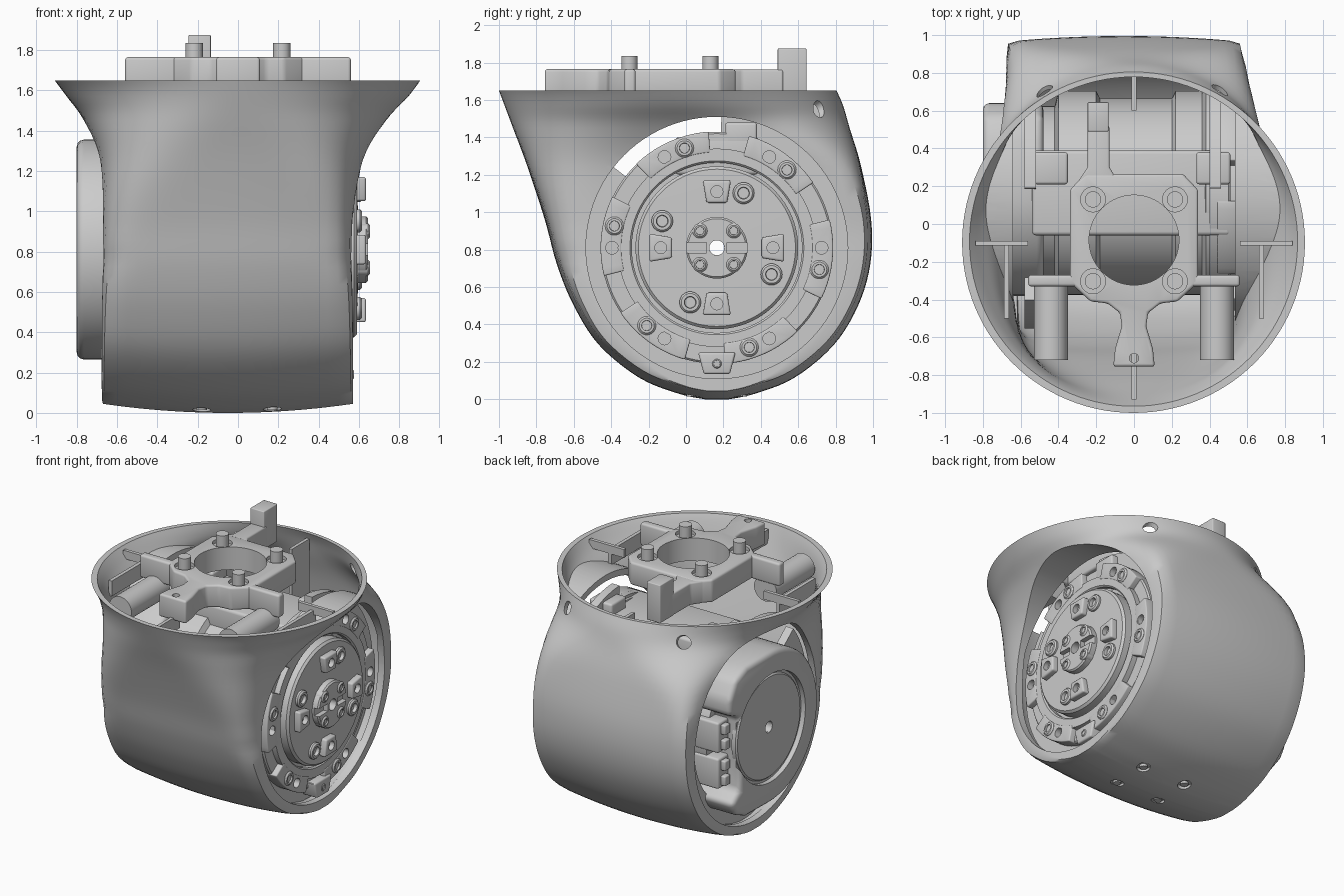
import bpy, bmesh, math
from math import cos, sin, pi, radians
from mathutils import Vector

if "Cube" in bpy.data.objects:
    bpy.data.objects.remove(bpy.data.objects["Cube"])

CY, CZ = 0.165, 0.81          # drive axle (runs along x)


def finish(name, bm, bevel=0):
    bmesh.ops.remove_doubles(bm, verts=bm.verts, dist=1e-5)
    bmesh.ops.recalc_face_normals(bm, faces=bm.faces)
    me = bpy.data.meshes.new(name)
    bm.to_mesh(me)
    bm.free()
    ob = bpy.data.objects.new(name, me)
    bpy.context.collection.objects.link(ob)
    if bevel:
        m = ob.modifiers.new("bevel", 'BEVEL')
        m.width, m.segments, m.limit_method = bevel, 3, 'ANGLE'
    return smooth(ob)


def smooth(ob):
    bpy.ops.object.select_all(action='DESELECT')
    ob.select_set(True)
    bpy.context.view_layer.objects.active = ob
    for m in list(ob.modifiers):
        bpy.ops.object.modifier_apply(modifier=m.name)
    bpy.ops.object.shade_smooth_by_angle(angle=radians(35))
    return ob


def cut(ob, *cutters):
    for c in cutters:
        m = ob.modifiers.new("cut", 'BOOLEAN')
        m.operation, m.solver, m.object = 'DIFFERENCE', 'EXACT', c
    smooth(ob)
    for c in cutters:
        bpy.data.objects.remove(c)
    return ob


def prism(name, pts, lo, hi, axis='x', bevel=0):
    """Extrude a polygon: (y,z) points along x, or (x,y) points along z."""
    bm = bmesh.new()
    at = (lambda p, h: (h, *p)) if axis == 'x' else (lambda p, h: (*p, h))
    a, b = ([bm.verts.new(at(p, h)) for p in pts] for h in (lo, hi))
    bm.faces.new(a)
    bm.faces.new(b)
    for i in range(len(pts)):
        j = (i + 1) % len(pts)
        bm.faces.new((a[i], a[j], b[j], b[i]))
    return finish(name, bm, bevel)


def box(name, x, y, z, bevel=0):
    return prism(name, [(x[0], y[0]), (x[1], y[0]), (x[1], y[1]), (x[0], y[1])], *z, 'z', bevel)


def lathe(name, prof, cy=CY, cz=CZ, seg=64):
    """Turn a closed (radius, x) profile about an axis parallel to x."""
    bm = bmesh.new()
    rings = [[bm.verts.new((x, cy + r * cos(2 * pi * i / seg), cz + r * sin(2 * pi * i / seg)))
              for i in range(seg)] for r, x in prof]
    for k in range(len(prof)):
        m = (k + 1) % len(prof)
        if prof[k][0] == prof[m][0] == 0:
            continue
        for i in range(seg):
            j = (i + 1) % seg
            bm.faces.new((rings[k][i], rings[k][j], rings[m][j], rings[m][i]))
    return finish(name, bm)


def rod(name, a, b, r, seg=32):
    a, b = Vector(a), Vector(b)
    bm = bmesh.new()
    bmesh.ops.create_cone(bm, cap_ends=True, segments=seg, radius1=r, radius2=r, depth=(b - a).length)
    q = (b - a).to_track_quat('Z', 'Y')
    for v in bm.verts:
        v.co = q @ v.co + (a + b) / 2
    return finish(name, bm)


def polar(r, deg):
    return CY + r * cos(radians(deg)), CZ + r * sin(radians(deg))


def arc(r, a0, a1, n=10):
    return [polar(r, a0 + (a1 - a0) * i / n) for i in range(n + 1)]


def screw(name, r, deg, x, size):
    y, z = polar(r, deg)
    return lathe(name, [(0, x - .08), (size, x - .08), (size, x - .01), (size - .01, x),
                        (size * .55, x), (size * .5, x - .025), (0, x - .025)], y, z, 18)


# Shell stations: z, front y, back y, left half-width, right half-width
ST = [(0, .10, .23, .67, .57), (.03, -.04, .37, .675, .57), (.115, -.25, .58, .676, .57),
      (.29, -.465, .79, .676, .57), (.5, -.60, .92, .676, .57), (.72, -.69, .985, .676, .57),
      (.96, -.755, .99, .676, .575), (1.25, -.85, .935, .69, .625), (1.45, -.925, .875, .765, .735),
      (1.57, -.97, .84, .85, .845), (1.65, -1.0, .805, .91, .905)]


def stations(sub=5):
    out = []
    for i in range(len(ST) - 1):
        p = [Vector(ST[min(max(i + k, 0), len(ST) - 1)]) for k in (-1, 0, 1, 2)]
        for s in range(sub):
            t = s / sub
            out.append(.5 * (2 * p[1] + (p[2] - p[0]) * t + (2 * p[0] - 5 * p[1] + 4 * p[2] - p[3]) * t * t
                             + (3 * p[1] - p[0] - 3 * p[2] + p[3]) * t ** 3))
    return out + [Vector(ST[-1])]


def shell_solid(name, inset=0, seg=112):
    """Boxy sections low down (softer at the front), turning into a round rim at the top."""
    bm = bmesh.new()
    rings = []
    for z, yf, yb, xl, xr in stations():
        t = min(1, max(0, (z - .85) / .8))
        n_back = 2 + 48 * (1 - t) ** 3
        n_front = 2 + 9 * (1 - t) ** 2 + 35 * max(0, 1 - z / .75)
        d = inset * (1 - .35 * t)
        mx, hx, my, hy = (xr - xl) / 2, (xr + xl) / 2 - d, (yf + yb) / 2, max(.02, (yb - yf) / 2 - d)
        zz = z if not inset else inset + z * (1.66 - inset) / 1.65
        ring = []
        for i in range(seg):
            c, s = cos(2 * pi * i / seg), sin(2 * pi * i / seg)
            n = n_back if s > 0 else n_front
            r = (abs(c) ** n + abs(s) ** n) ** (-1 / n)
            u = r * c
            crown = 1 - .035 * u * u * (1 - t)
            ring.append(bm.verts.new((mx + hx * u, my + hy * r * s * crown,
                                      zz + .045 * u * u * max(0, 1 - z / .8))))
        rings.append(ring)
    for a, b in zip(rings, rings[1:]):
        for i in range(seg):
            j = (i + 1) % seg
            bm.faces.new((a[i], a[j], b[j], b[i]))
    low = rings[0]                                   # curved bottom strip
    for i in range(seg // 2):
        bm.faces.new(dict.fromkeys((low[i], low[i + 1], low[seg - i - 1], low[-i])))
    bm.faces.new(rings[-1])
    return finish(name, bm)


# Housing shell: hollow, with tunnel-like round side openings and screw holes
hollow = shell_solid("hollow", .048)
cut(hollow, rod("drum_r", (.535, CY, CZ), (1.3, CY, CZ), .745, 96),
    rod("drum_l", (-1.3, CY, CZ), (-.64, CY, CZ), .745, 96))
holes = [rod("hole", (x, .62, 1.50), (x * 1.08, .85, 1.63), .045) for x in (-.46, .44)]
holes += [rod("hole", (x, y, -.05), (x, y, .032), .045) for x in (-.18, .17) for y in (.03, .30)]
cut(shell_solid("housing_shell"), hollow, rod("opening", (-1.3, CY, CZ), (1.3, CY, CZ), .70, 96), *holes)
for x in (-.18, .17):
    for y in (.03, .30):
        rod("bottom_screw", (x, y, .015), (x, y, .06), .026, 16)

# Inner collars that close the gap round the motor, open at the upper front
for x0, x1 in ((.40, .46), (-.58, -.52)):
    prism("inner_collar", arc(.72, 142, 448, 60) + arc(.57, 448, 142, 60), x0, x1)

# Stiffening ribs inside the shell
for s in (-1, 1):
    box("side_rib", (s * .675 - .013, s * .675 + .013), (-.50, -.09), (1.50, 1.61))
    rod("mount_rod", (s * .44, -.72, 1.55), (s * .44, -.28, 1.55), .09)
    box("seam_rib", sorted((s * .56, s * .84)), (-.115, -.09), (1.58, 1.64))
box("front_rib", (-.012, .012), (-.93, -.68), (1.52, 1.62))
box("back_rib", (-.012, .012), (.60, .80), (1.2, 1.60))

# Motor body
lathe("motor_body", [(.04, -.6), (.46, -.6), (.46, -.42), (.54, -.40), (.54, -.2), (.50, -.18), (.50, .2),
                     (.54, .22), (.54, .36), (.60, .38), (.60, .47), (.04, .47)])
box("motor_bridge", (-.54, .51), (-.06, .39), (1.2, 1.40), .02)
for x in (-.44, .42):
    box("bridge_post", (x - .09, x + .09), (.21, .38), (1.35, 1.48), .015)

# Output flange on the right: outer ring with raised pads
lathe("flange_ring", [(.455, .40), (.62, .40), (.62, .50), (.61, .51), (.53, .51), (.53, .55),
                      (.465, .55), (.455, .54)], seg=96)
for k in range(6):
    a = 54 + 60 * k
    pad = prism("flange_pad", arc(.622, a - 20, a + 20) + arc(.51, a + 20, a - 20), .44, .553, bevel=.008)
    y, z = polar(.56, a + 6)
    cut(pad, rod("hole", (.50, y, z), (.6, y, z), .034, 20))
    screw("flange_screw", .56, a - 6, .565, .05)
lathe("groove_floor", [(.40, .42), (.47, .42), (.47, .50), (.40, .50)])
prism("bottom_tab", [(CY - .10, .25), (CY + .10, .25), (CY + .07, .135), (CY - .07, .135)], .44, .57, bevel=.012)
screw("tab_screw", .62, 270, .575, .03)

# Output hub with bosses and screws
lathe("hub_disc", [(.04, .45), (.435, .45), (.435, .575), (.42, .59), (.17, .595), (.04, .595)], seg=96)
for k in range(4):
    a = 90 * k
    w = lambda r, h: [polar(math.hypot(r, q), a + math.degrees(math.atan2(q, r))) for q in (h, -h)]
    boss = prism("hub_boss", w(.36, .075) + w(.24, .055)[::-1], .55, .635, bevel=.012)
    y, z = polar(.30, a)
    cut(boss, rod("hole", (.60, y, z), (.7, y, z), .032, 20))
    screw("hub_screw", .325, a + 64, .615, .058)
    screw("centre_screw", .128, a + 45, .655, .04)
cap = lathe("hub_cap", [(.04, .55), (.165, .55), (.165, .635), (.155, .645), (.04, .645)])
cut(cap, *[box("slot", (.61, .70), (CY + s * .115 - .06, CY + s * .115 + .06), (CZ - .028, CZ + .028))
           for s in (-1, 1)])

# Left motor cover with round plate and rear connectors
cover = prism("motor_cover", arc(.545, 88, 272, 28) + [(.44, .27), (.56, .32), (.62, .42), (.52, .48),
              (.52, 1.02), (.64, 1.07), (.64, 1.18), (.57, 1.30), (.44, 1.355)], -.80, -.48, bevel=.035)
cut(cover, rod("recess", (-.9, CY, CZ), (-.765, CY, CZ), .39, 64), rod("bore", (-.9, CY, CZ), (-.4, CY, CZ), .04))
lathe("cover_plate", [(.04, -.78), (.36, -.78), (.37, -.77), (.37, -.74), (.04, -.74)])
for z in (.62, .88):
    box("connector", (-.70, -.5), (.5, .63), (z - .11, z + .11), .015)
    for d in (-.055, .055):
        box("connector_plug", (-.735, -.69), (.54, .60), (z + d - .035, z + d + .035), .008)

# Top bracket: plate with round window, tail, arm, crossbar and pins
half = [(.11, -.755), (.10, -.66), (.065, -.54), (.075, -.47), (.14, -.42), (.23, -.41), (.34, -.31),
        (.34, .18), (.26, .265)]
plate = prism("top_bracket", half + [(-x, y) for x, y in half[::-1]], 1.60, 1.765, 'z', .015)
cut(plate, rod("window", (0, -.085, 1.5), (0, -.085, 1.9), .238, 64), rod("eye", (0, -.71, 1.5), (0, -.71, 1.9), .025),
    *[rod("pocket", (x, y, 1.74), (x, y, 1.9), .066) for x in (-.217, .217) for y in (-.303, .13)])
for s in (-1, 1):
    box("bracket_crossbar", sorted((s * .30, s * .56)), (-.33, -.27), (1.60, 1.765), .015)
prism("bracket_arm", [(-.30, .22), (-.08, .22), (-.13, .30), (-.13, .52), (-.245, .52), (-.245, .30)],
      1.60, 1.763, 'z', .012)
box("bracket_tab", (-.245, -.135), (.49, .645), (1.60, 1.875), .006)
for x in (-.217, .217):
    for y in (-.303, .13):
        rod("bracket_pin", (x, y, 1.70), (x, y, 1.835), .043)
